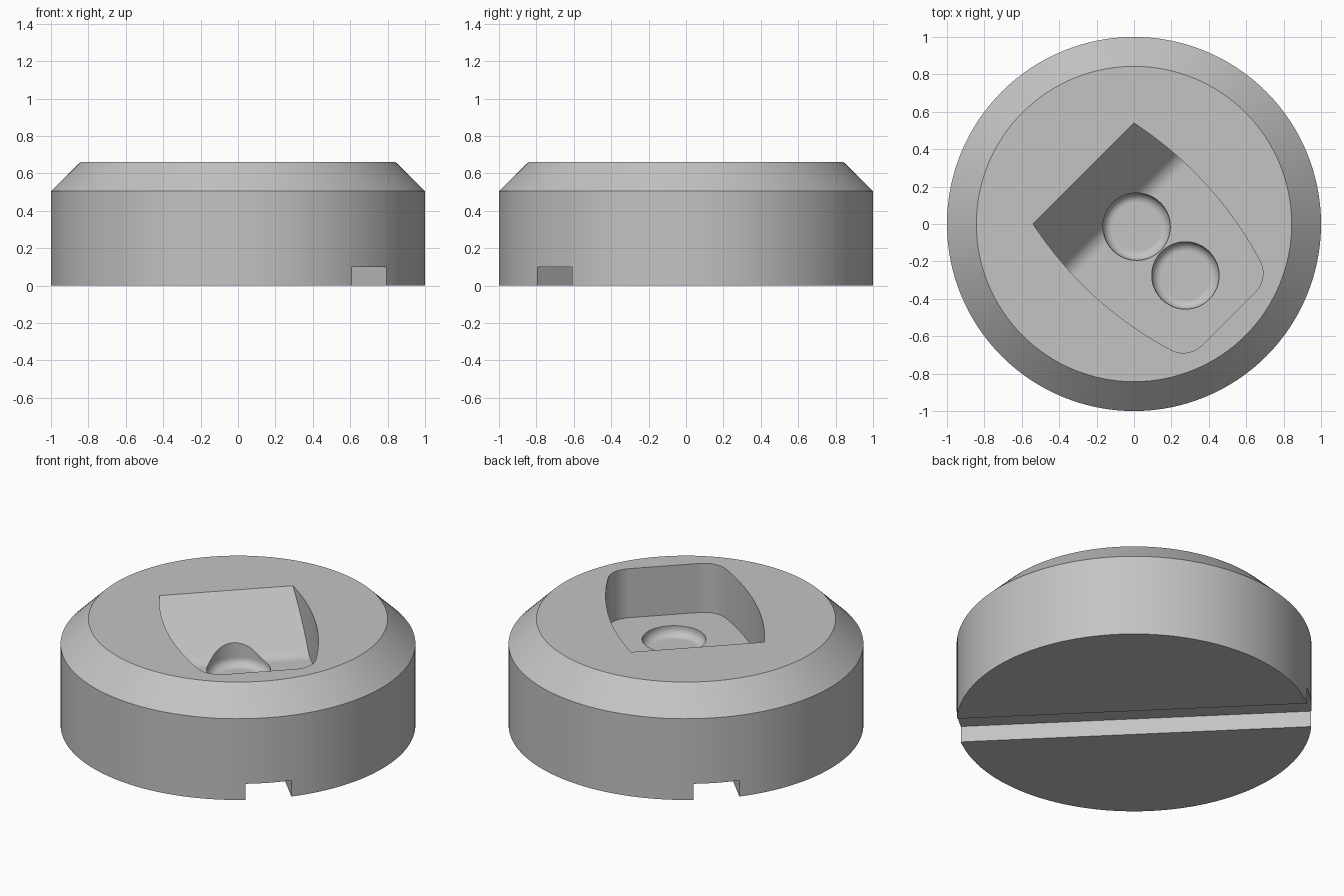
import bpy, bmesh
from math import pi, sin, cos, atan2, sqrt, tan
from mathutils import Vector

cube = bpy.data.objects.get("Cube")
if cube:
    bpy.data.objects.remove(cube, do_unlink=True)

HEIGHT = 0.66
FLOOR = 0.355            # pocket floor height
S = sqrt(0.5)

grey = bpy.data.materials.new("plain_grey")
grey.use_nodes = True
colour = (0.55, 0.55, 0.55, 1)
grey.diffuse_color = colour
grey.node_tree.nodes["Principled BSDF"].inputs["Base Color"].default_value = colour


def diag(u, v, z):
    """Point in the diagonal frame shared by the pocket, holes and groove."""
    return Vector(((u + v) * S, (v - u) * S, z))


def loft(name, loops):
    """Closed solid through a stack of equal point loops."""
    bm = bmesh.new()
    rings = [[bm.verts.new(p) for p in loop] for loop in loops]
    n = len(rings[0])
    for a, b in zip(rings, rings[1:]):
        for i in range(n):
            j = (i + 1) % n
            bm.faces.new((a[i], a[j], b[j], b[i]))
    bm.faces.new(rings[0][::-1])
    bm.faces.new(rings[-1])
    bmesh.ops.recalc_face_normals(bm, faces=bm.faces)
    mesh = bpy.data.meshes.new(name)
    bm.to_mesh(mesh)
    bm.free()
    mesh.materials.append(grey)
    ob = bpy.data.objects.new(name, mesh)
    bpy.context.collection.objects.link(ob)
    return ob


def lathe(name, profile, centre=Vector(), segs=128):
    turns = [2 * pi * i / segs for i in range(segs)]
    return loft(name, [[centre + Vector((r * cos(t), r * sin(t), z)) for t in turns]
                       for r, z in profile])


def arc(cx, cy, r, a, b, steps):
    return [(cx + r * cos(a + (b - a) * i / steps), cy + r * sin(a + (b - a) * i / steps))
            for i in range(steps + 1)]


def boolean(target, tool, operation):
    """Apply a boolean and discard the tool."""
    tool.hide_render = True
    mod = target.modifiers.new("cut", "BOOLEAN")
    mod.operation, mod.solver, mod.object = operation, "EXACT", tool
    bpy.context.view_layer.objects.active = target
    bpy.ops.object.modifier_apply(modifier=mod.name)
    bpy.data.objects.remove(tool, do_unlink=True)


# Round body with a chamfered upper rim
body = lathe("round_body", [(1, 0), (1, 0.505), (0.843, HEIGHT)])

# Pocket outline: bowed sides, rounded outer corners, mirrored across the diagonal
R, cu, cv = 2.0, 0.03, -1.576
r, end = 0.14, 0.715
fu = end - r
fv = cv + sqrt((R - r) ** 2 - (fu - cu) ** 2)
tangent = atan2(fv - cv, fu - cu)
start = pi / 2 + 0.27
half = arc(cu, cv, R, start, tangent, 28)[:-1] + arc(fu, fv, r, tangent, 0, 14)
outline = half + [(u, -v) for u, v in reversed(half)]
pocket = loft("pocket_cutter", [[diag(u, v, z) for u, v in outline] for z in (0.2, 0.72)])

# Pocket side profile: sloping ramp blended into a flat floor
edge = -0.382
corner, t = edge + HEIGHT - FLOOR, 0.045
blend = t / tan(pi / 8)
profile = [(edge - 0.1, HEIGHT + 0.1)]
profile += arc(corner + t, FLOOR + blend, blend, pi * 1.25, pi * 1.5, 8)
profile += [(0.9, FLOOR), (0.9, HEIGHT + 0.1)]
ramp = loft("ramp_cutter", [[diag(u, v, z) for u, z in profile] for v in (-0.7, 0.7)])
boolean(pocket, ramp, "INTERSECT")
boolean(body, pocket, "DIFFERENCE")

# Two round recesses with rounded bottoms
rad, fil, base = 0.18, 0.05, FLOOR - 0.06
for u in (0.02, 0.389):
    shape = arc(rad - fil, base + fil, fil, -pi / 2, 0, 8) + [(rad, 0.6)]
    hole = lathe("recess_cutter", shape, diag(u, 0, 0), 64)
    boolean(body, hole, "DIFFERENCE")

# Straight groove across the underside
w = 0.131
groove = loft("groove_cutter", [[diag(u, v, z) for v, z in
              ((-w, -0.1), (w, -0.1), (w, 0.1), (-w, 0.1))] for u in (-1.2, 1.2)])
boolean(body, groove, "DIFFERENCE")

# Smooth curved walls, crisp edges, flat faces kept even
bpy.ops.object.select_all(action="DESELECT")
body.select_set(True)
bpy.context.view_layer.objects.active = body
bpy.ops.object.shade_smooth_by_angle(angle=pi / 6)
weighted = body.modifiers.new("even_normals", "WEIGHTED_NORMAL")
weighted.keep_sharp = True
